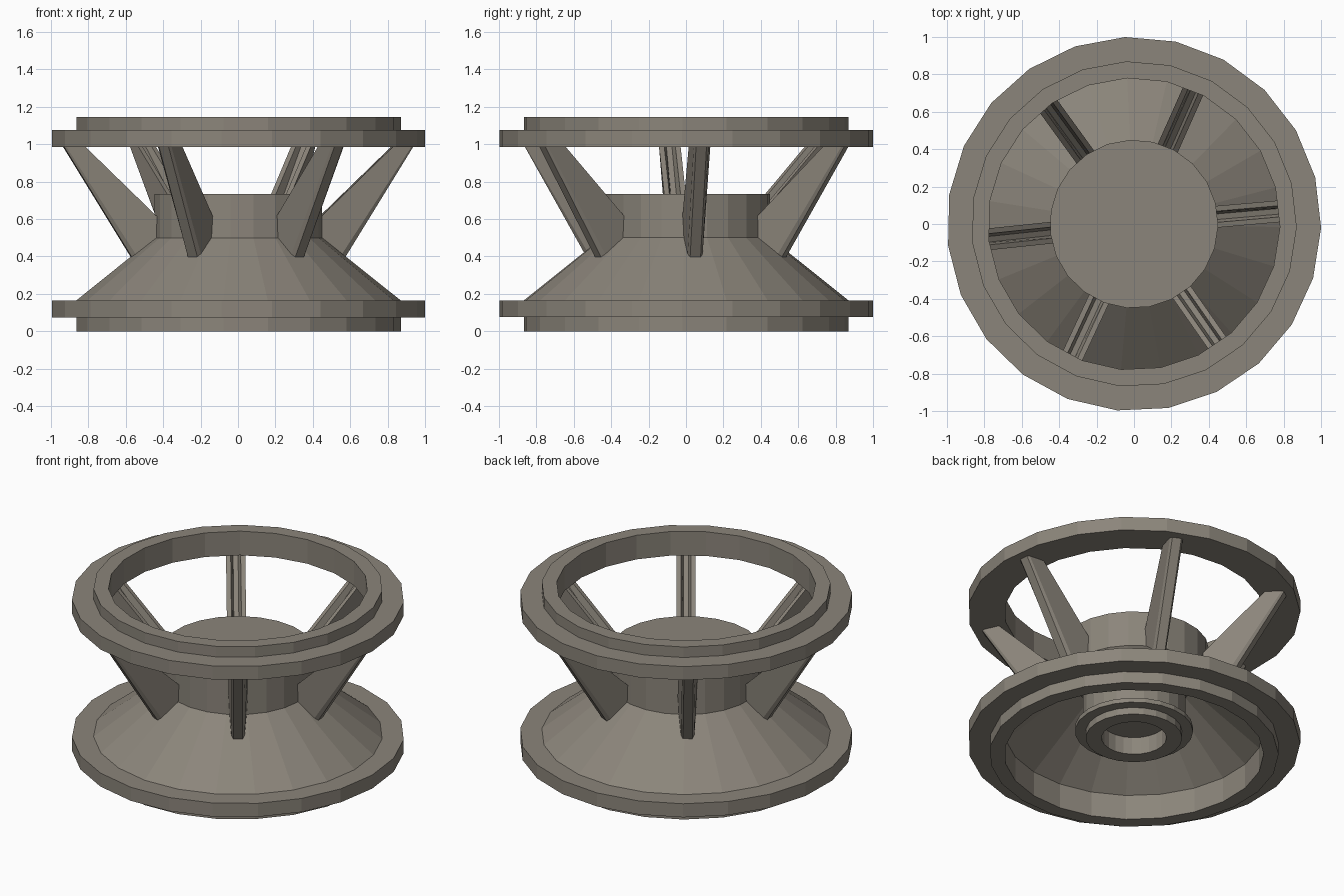
import bpy, bmesh, math

if "Cube" in bpy.data.objects:
    bpy.data.objects.remove(bpy.data.objects["Cube"])

SIDES = 23
PHASE = math.radians(-1.2)

# Dark warm grey for every part
stone = bpy.data.materials.new("warm_grey")
stone.diffuse_color = (0.26, 0.235, 0.197, 1)
stone.use_nodes = True
stone.node_tree.nodes["Principled BSDF"].inputs["Base Color"].default_value = stone.diffuse_color


def add_object(name, bm):
    bmesh.ops.remove_doubles(bm, verts=bm.verts, dist=1e-5)
    bmesh.ops.recalc_face_normals(bm, faces=bm.faces)
    mesh = bpy.data.meshes.new(name)
    bm.to_mesh(mesh)
    bm.free()
    mesh.materials.append(stone)
    obj = bpy.data.objects.new(name, mesh)
    bpy.context.collection.objects.link(obj)
    return obj


def lathe(name, profile, closed):
    """Turn an (r, z) profile around z; open profiles start and end on the axis."""
    bm = bmesh.new()
    rings = []
    for r, z in profile:
        if r == 0:
            rings.append([bm.verts.new((0, 0, z))] * SIDES)
            continue
        ring = []
        for i in range(SIDES):
            a = PHASE + math.tau * i / SIDES
            ring.append(bm.verts.new((r * math.cos(a), r * math.sin(a), z)))
        rings.append(ring)
    pairs = list(zip(rings, rings[1:]))
    if closed:
        pairs.append((rings[-1], rings[0]))
    for lo, hi in pairs:
        for i in range(SIDES):
            j = (i + 1) % SIDES
            quad = list(dict.fromkeys([lo[i], lo[j], hi[j], hi[i]]))
            bm.faces.new(quad)
    return add_object(name, bm)


# Upper stepped ring
lathe("upper_rim", [(0.78, 0.985), (1.0, 0.985), (1.0, 1.075),
                    (0.87, 1.075), (0.87, 1.145), (0.78, 1.145)], True)

# Lower stepped ring, hollow cone, capped hub and bearing socket underneath
lathe("base_and_hub", [
    (0, 0.735), (0.45, 0.735), (0.45, 0.5), (0.87, 0.165), (1.0, 0.165),
    (1.0, 0.075), (0.87, 0.075), (0.87, 0), (0.78, 0), (0.78, 0.165),
    (0.36, 0.5), (0.31, 0.5), (0.31, 0.19), (0.355, 0.19), (0.355, 0.16),
    (0.29, 0.16), (0.29, 0.115), (0.195, 0.115), (0.195, 0.23), (0, 0.23)], False)

# Cross-section: (position from inner to outer edge, half width), grooved inside
HALF = [(1.0, 0.028), (0.9, 0.04), (0.0, 0.058), (0.0, 0.03), (0.3, 0.015)]
SECTION = HALF + [(t, -w) for t, w in reversed(HALF)]


def spoke(index, angle):
    # Each end: inner point, outer point (r, z); ends sink into hub and rim
    ends = [((0.36, 0.535), (0.554, 0.365)), ((0.83, 0.99), (0.94, 0.99))]
    c, s = math.cos(angle), math.sin(angle)
    bm = bmesh.new()
    loops = []
    for inner, outer in ends:
        loop = []
        for t, w in SECTION:
            r = inner[0] + t * (outer[0] - inner[0])
            z = inner[1] + t * (outer[1] - inner[1])
            loop.append(bm.verts.new((r * c - w * s, r * s + w * c, z)))
        loops.append(loop)
    n = len(SECTION)
    for i in range(n):
        j = (i + 1) % n
        bm.faces.new((loops[0][i], loops[0][j], loops[1][j], loops[1][i]))
    bm.faces.new(loops[0])
    bm.faces.new(loops[1])
    add_object(f"spoke_{index + 1}", bm)


# Six slanted struts
for k, degrees in enumerate((5, 66, 126, 186, 245, 305)):
    spoke(k, math.radians(degrees))
